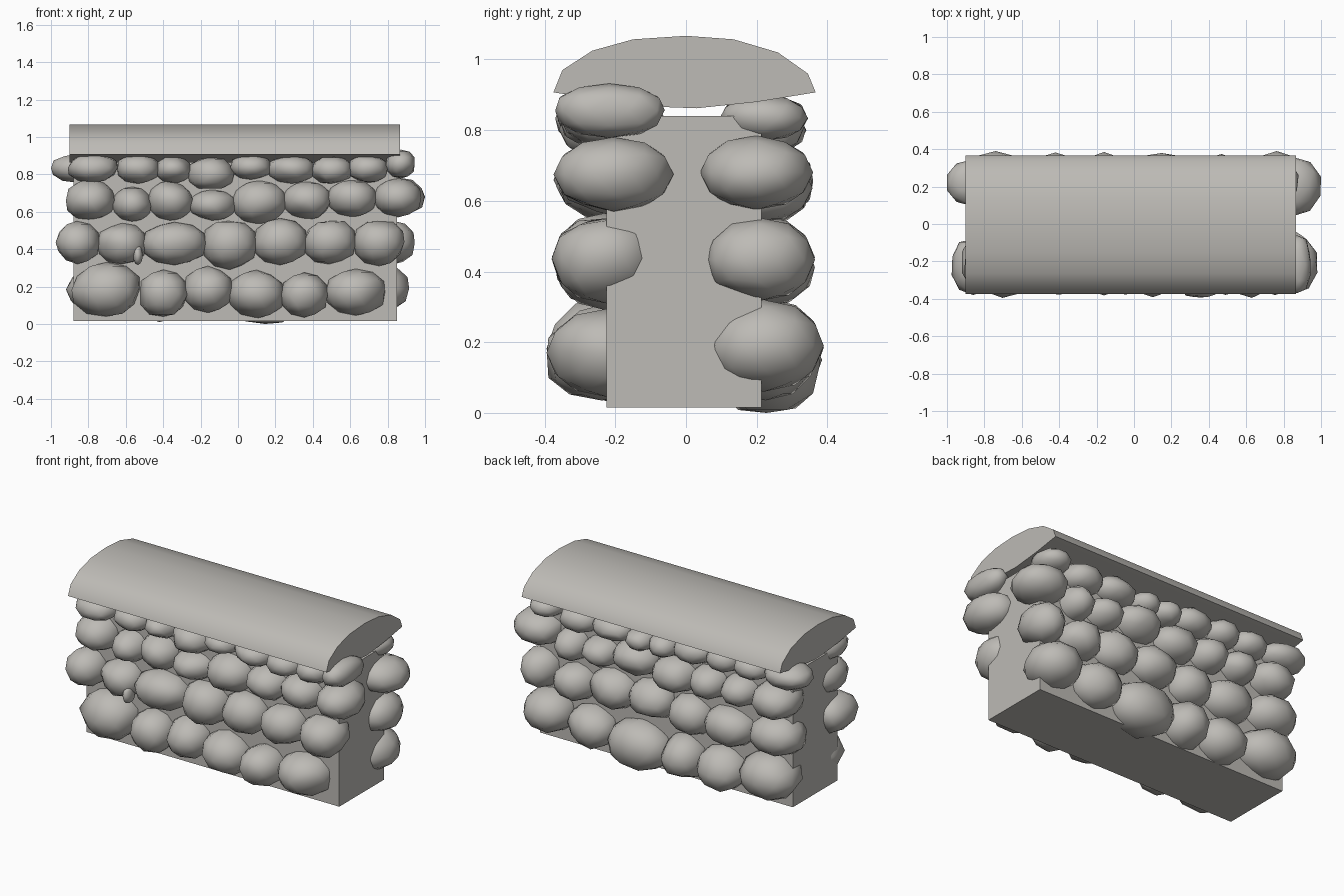
import bpy
import bmesh
import math
import random
from mathutils import Vector

random.seed(11)

default_cube = bpy.data.objects.get("Cube")
if default_cube:
    bpy.data.objects.remove(default_cube, do_unlink=True)

stone_grey = bpy.data.materials.new("stone_grey")
stone_grey.use_nodes = True
colour = (0.51, 0.495, 0.465, 1)
stone_grey.diffuse_color = colour
stone_grey.node_tree.nodes["Principled BSDF"].inputs["Base Color"].default_value = colour


def finish(bm, name, smooth_angle=None):
    """Turn a bmesh into a named object with the wall colour."""
    bmesh.ops.recalc_face_normals(bm, faces=bm.faces)
    mesh = bpy.data.meshes.new(name)
    bm.to_mesh(mesh)
    bm.free()
    mesh.materials.append(stone_grey)
    obj = bpy.data.objects.new(name, mesh)
    bpy.context.collection.objects.link(obj)
    if smooth_angle:
        bpy.ops.object.select_all(action="DESELECT")
        obj.select_set(True)
        bpy.context.view_layer.objects.active = obj
        bpy.ops.object.shade_smooth_by_angle(angle=math.radians(smooth_angle))
    return obj


def random_direction():
    return Vector([random.gauss(0, 1) for axis in range(3)]).normalized()


def stone(name, centre, radii):
    """A full, rounded boulder with a few gently flattened sides."""
    bm = bmesh.new()
    bmesh.ops.create_icosphere(bm, subdivisions=2, radius=1)
    chips = [(random_direction(), random.uniform(0.84, 0.93)) for chip in range(5)]
    for vert in bm.verts:
        for normal, limit in chips:
            excess = vert.co.dot(normal) - limit
            if excess > 0:
                vert.co -= normal * excess
    # Stretch the chipped ball to fill its place in the course
    for axis in range(3):
        low = min(v.co[axis] for v in bm.verts)
        high = max(v.co[axis] for v in bm.verts)
        for vert in bm.verts:
            unit = (vert.co[axis] - low) / (high - low) * 2 - 1
            unit = math.copysign(abs(unit) ** 0.95, unit)
            vert.co[axis] = centre[axis] + unit * radii[axis]
    return finish(bm, name, 48)


def course(name, y, depth, joints, levels, heights):
    """A row of stones; joints are the x positions between neighbours,
    levels and heights the centre and half height of each stone."""
    last = len(levels) - 1
    for i, (z, height) in enumerate(zip(levels, heights)):
        half = (joints[i + 1] - joints[i]) / 2
        overlap = 0.01 if 0 < i < last else 0
        shrink = 1 if i in (0, last) else random.uniform(0.9, 1)
        stone(f"{name}_stone_{i + 1}", (joints[i] + half, y, z),
              (half + overlap, depth * shrink, height))


# Mortar core
bm = bmesh.new()
bmesh.ops.create_cube(bm, size=1)
for vert in bm.verts:
    vert.co.x = 0.85 if vert.co.x > 0 else -0.88
    vert.co.y = 0.213 if vert.co.y > 0 else -0.225
    vert.co.z = 0.84 if vert.co.z > 0 else 0.015
finish(bm, "mortar_core")

# Arched coping: a cross-section extruded along the wall
profile = [(-0.375, 0.907), (-0.35, 0.97), (-0.265, 1.025), (-0.15, 1.057),
           (0, 1.067), (0.135, 1.057), (0.26, 1.02), (0.345, 0.96),
           (0.367, 0.907), (0.2, 0.88), (0.03, 0.862), (-0.05, 0.865), (-0.2, 0.88)]
bm = bmesh.new()
end_face = bm.faces.new([bm.verts.new((-0.9, y, z)) for y, z in profile])
swept = bmesh.ops.extrude_face_region(bm, geom=[end_face], use_keep_orig=True)
for item in swept["geom"]:
    if isinstance(item, bmesh.types.BMVert):
        item.co.x = 0.867
finish(bm, "coping", 50)

# Stone courses on the front
course("front_bottom", -0.225, 0.17,
       [-0.89, -0.52, -0.28, -0.04, 0.24, 0.47, 0.79],
       [0.185, 0.165, 0.185, 0.16, 0.155, 0.17],
       [0.145, 0.125, 0.125, 0.13, 0.12, 0.125])
course("front_lower", -0.23, 0.15,
       [-0.975, -0.74, -0.5, -0.18, 0.09, 0.36, 0.62, 0.89],
       [0.435, 0.43, 0.43, 0.42, 0.44, 0.435, 0.43],
       [0.115, 0.11, 0.115, 0.13, 0.125, 0.115, 0.12])
course("front_upper", -0.205, 0.17,
       [-0.92, -0.66, -0.47, -0.25, -0.02, 0.25, 0.49, 0.73, 0.98],
       [0.665, 0.64, 0.66, 0.635, 0.65, 0.66, 0.67, 0.675],
       [0.11, 0.095, 0.11, 0.085, 0.12, 0.105, 0.1, 0.105])
course("front_top", -0.215, 0.155,
       [-0.91, -0.64, -0.43, -0.26, -0.03, 0.17, 0.4, 0.6, 0.79, 0.945],
       [0.835, 0.83, 0.825, 0.81, 0.84, 0.825, 0.825, 0.83, 0.855],
       [0.08, 0.08, 0.075, 0.085, 0.07, 0.075, 0.075, 0.075, 0.077])

# Stone courses on the back
course("back_bottom", 0.225, 0.165,
       [-0.92, -0.56, -0.28, -0.04, 0.33, 0.61, 0.915],
       [0.185, 0.145, 0.15, 0.145, 0.165, 0.19],
       [0.14, 0.135, 0.135, 0.145, 0.13, 0.13])
course("back_lower", 0.21, 0.155,
       [-0.94, -0.61, -0.32, -0.07, 0.2, 0.47, 0.71, 0.945],
       [0.44, 0.41, 0.415, 0.44, 0.43, 0.41, 0.435],
       [0.12, 0.115, 0.12, 0.12, 0.12, 0.11, 0.117])
course("back_upper", 0.2, 0.16,
       [-0.91, -0.64, -0.43, -0.22, 0.04, 0.31, 0.52, 0.7, 1],
       [0.66, 0.655, 0.65, 0.635, 0.667, 0.64, 0.64, 0.68],
       [0.105, 0.095, 0.1, 0.105, 0.105, 0.09, 0.1, 0.105])
course("back_top", 0.22, 0.125,
       [-1, -0.72, -0.52, -0.33, -0.1, 0.06, 0.21, 0.45, 0.68, 0.88],
       [0.83, 0.825, 0.825, 0.82, 0.8, 0.8, 0.815, 0.81, 0.835],
       [0.075, 0.075, 0.08, 0.08, 0.07, 0.065, 0.08, 0.08, 0.065])

# Small filler pebble in a front joint
stone("pebble", (-0.535, -0.3, 0.37), (0.025, 0.05, 0.055))
